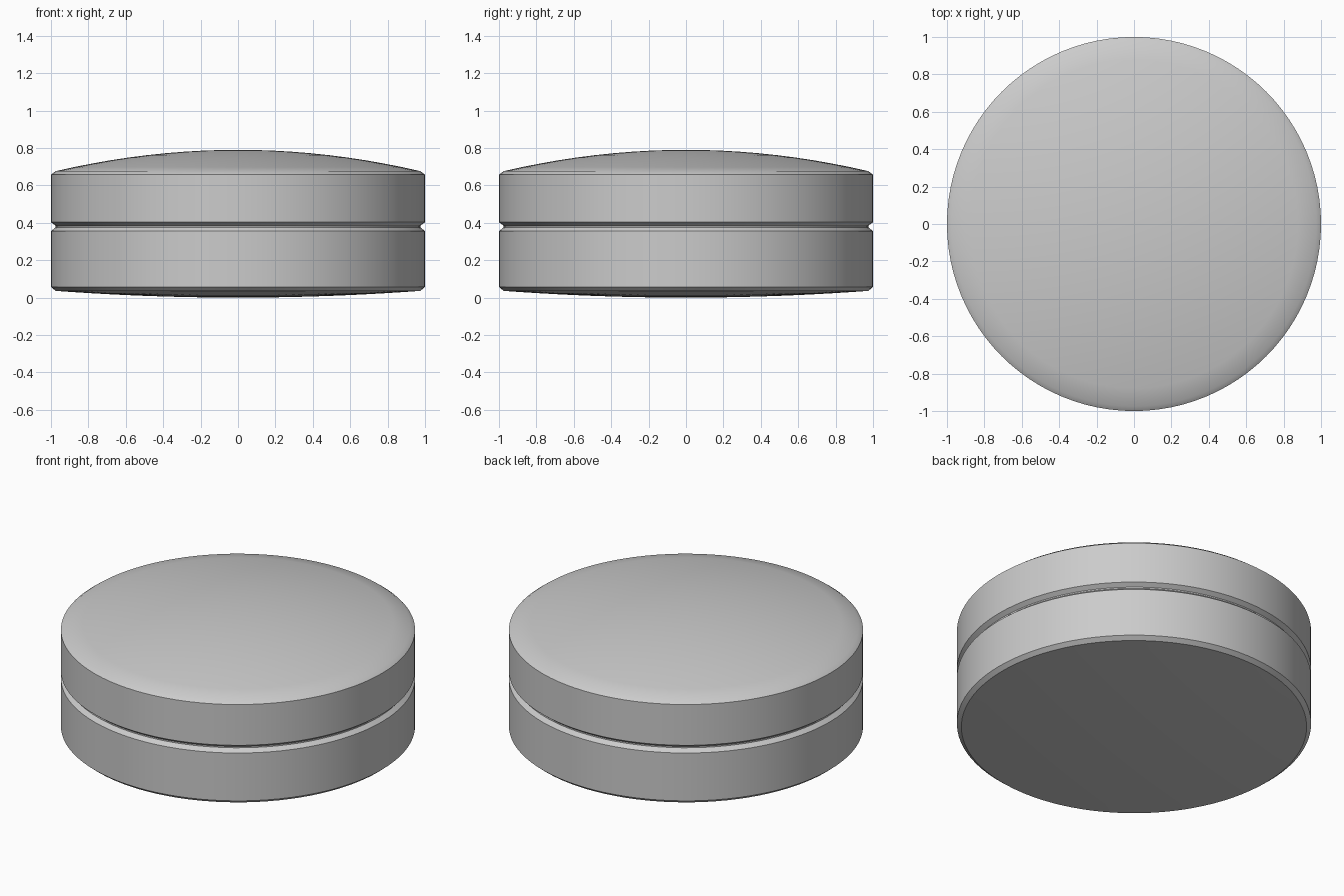
import bpy, bmesh, math

cube = bpy.data.objects.get("Cube")
if cube:
    bpy.data.objects.remove(cube, do_unlink=True)

SEGMENTS = 96
RIM = 0.975          # radius of the domes, inside the chamfers
STEPS = 10           # rings in each dome

grey = bpy.data.materials.new("light grey")
grey.use_nodes = True
colour = (0.6, 0.6, 0.6, 1)
grey.diffuse_color = colour
grey.node_tree.nodes["Principled BSDF"].inputs["Base Color"].default_value = colour


def dome(rim_z, pole_z):
    """Shallow arc from the axis out to the rim, as (radius, height) points."""
    rise = pole_z - rim_z
    return [(RIM * i / STEPS, pole_z - rise * (i / STEPS) ** 2)
            for i in range(STEPS + 1)]


def lathe(name, profile):
    """Spin a half profile around the z axis."""
    bm = bmesh.new()
    verts = [bm.verts.new((r, 0, z)) for r, z in profile]
    edges = [bm.edges.new(pair) for pair in zip(verts, verts[1:])]
    bmesh.ops.spin(bm, geom=verts + edges, cent=(0, 0, 0), axis=(0, 0, 1),
                   angle=math.tau, steps=SEGMENTS, use_duplicate=False)
    bmesh.ops.remove_doubles(bm, verts=bm.verts, dist=0.0001)
    bmesh.ops.recalc_face_normals(bm, faces=bm.faces)
    mesh = bpy.data.meshes.new(name)
    bm.to_mesh(mesh)
    bm.free()
    mesh.materials.append(grey)
    obj = bpy.data.objects.new(name, mesh)
    bpy.context.collection.objects.link(obj)
    bpy.ops.object.select_all(action="DESELECT")
    obj.select_set(True)
    bpy.context.view_layer.objects.active = obj
    bpy.ops.object.shade_smooth_by_angle(angle=math.radians(25))


# Shallow underside, lower wall, chamfered groove, upper wall, domed top
lower_wall = [(1, 0.057), (1, 0.355)]
groove = [(RIM, 0.376), (RIM, 0.384)]
upper_wall = [(1, 0.403), (1, 0.657)]
lathe("round_body", dome(0.036, 0.0) + lower_wall + groove + upper_wall
      + dome(0.676, 0.79)[::-1])
